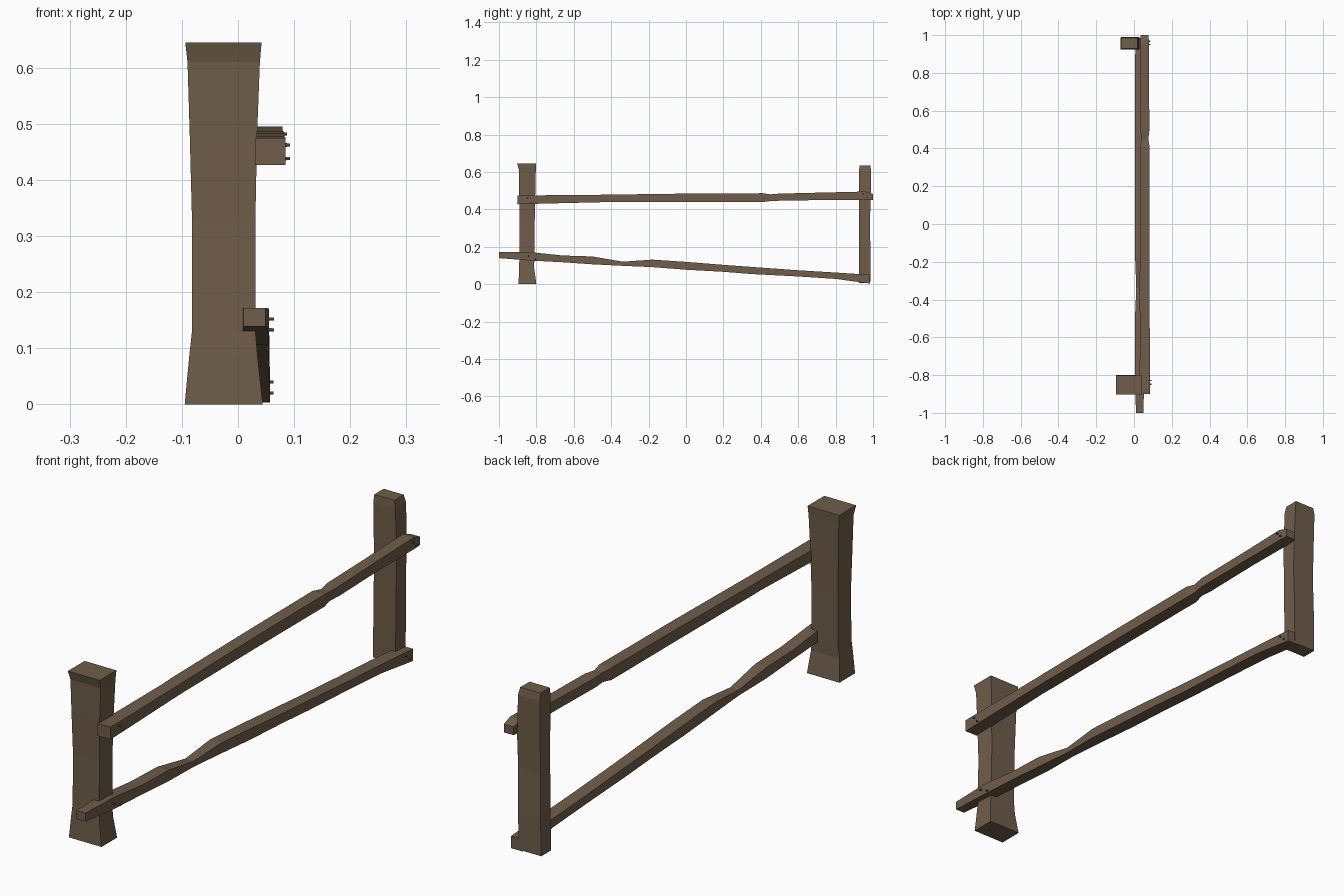
import bpy, bmesh
from mathutils import Matrix, Vector

wood = bpy.data.materials.new("brown_wood")
wood.diffuse_color = (0.16, 0.11, 0.07, 1)


def finish(bm, name):
    bmesh.ops.recalc_face_normals(bm, faces=bm.faces)
    me = bpy.data.meshes.new(name)
    bm.to_mesh(me)
    bm.free()
    ob = bpy.data.objects.new(name, me)
    ob.data.materials.append(wood)
    bpy.context.collection.objects.link(ob)
    return ob


def loft(name, rings):
    """Skin a list of equal-sized point rings and cap both ends."""
    bm = bmesh.new()
    vs = [[bm.verts.new(p) for p in r] for r in rings]
    n = len(vs[0])
    for a, b in zip(vs, vs[1:]):
        for i in range(n):
            bm.faces.new((a[i], a[(i + 1) % n], b[(i + 1) % n], b[i]))
    bm.faces.new(vs[0])
    bm.faces.new(vs[-1])
    return finish(bm, name)


def post(name, rows):
    # rows: z, x0, x1, y0, y1
    loft(name, [[(a, c, z), (b, c, z), (b, d, z), (a, d, z)] for z, a, b, c, d in rows])


def rail(name, rows):
    # rows: y, x0, x1, z0, z1
    loft(name, [[(a, y, c), (b, y, c), (b, y, d), (a, y, d)] for y, a, b, c, d in rows])


# Posts
post("front_post", [
    (0.000, -0.095, 0.044, -0.895, -0.800),
    (0.085, -0.087, 0.035, -0.893, -0.812),
    (0.130, -0.082, 0.031, -0.891, -0.811),
    (0.330, -0.082, 0.031, -0.889, -0.809),
    (0.480, -0.086, 0.034, -0.892, -0.806),
    (0.610, -0.090, 0.039, -0.893, -0.803),
    (0.645, -0.094, 0.042, -0.903, -0.801)])
post("back_post", [
    (0.006, -0.072, 0.024, 0.925, 0.985),
    (0.150, -0.070, 0.026, 0.925, 0.987),
    (0.320, -0.068, 0.028, 0.925, 0.983),
    (0.450, -0.068, 0.030, 0.925, 0.987),
    (0.605, -0.070, 0.024, 0.925, 0.990),
    (0.634, -0.068, 0.018, 0.928, 0.985)])

# Rails
rail("upper_rail", [
    (-0.900, 0.030, 0.085, 0.427, 0.475),
    (-0.780, 0.030, 0.085, 0.430, 0.475),
    (-0.500, 0.032, 0.083, 0.437, 0.477),
    (-0.450, 0.030, 0.083, 0.438, 0.478),
    (0.000, 0.031, 0.082, 0.439, 0.484),
    (0.410, 0.031, 0.082, 0.439, 0.486),
    (0.450, 0.040, 0.076, 0.444, 0.480),
    (0.500, 0.033, 0.082, 0.446, 0.484),
    (0.750, 0.033, 0.079, 0.450, 0.490),
    (0.960, 0.031, 0.079, 0.450, 0.495),
    (1.000, 0.036, 0.077, 0.450, 0.482)])
rail("lower_rail", [
    (-1.000, 0.010, 0.049, 0.139, 0.172),
    (-0.830, 0.007, 0.055, 0.126, 0.171),
    (-0.660, 0.005, 0.055, 0.117, 0.153),
    (-0.500, 0.005, 0.054, 0.106, 0.148),
    (-0.340, 0.012, 0.048, 0.098, 0.120),
    (-0.180, 0.006, 0.055, 0.091, 0.131),
    (0.000, 0.005, 0.056, 0.077, 0.119),
    (0.200, 0.005, 0.056, 0.066, 0.103),
    (0.350, 0.006, 0.055, 0.054, 0.092),
    (0.600, 0.005, 0.056, 0.041, 0.074),
    (0.800, 0.005, 0.057, 0.028, 0.062),
    (0.985, 0.008, 0.057, 0.003, 0.050)])

# Nail heads, a diagonal pair at each joint
joints = {
    "upper_front": (0.093, (-0.848, 0.462), (-0.828, 0.438)),
    "lower_front": (0.064, (-0.842, 0.152), (-0.805, 0.133)),
    "upper_back": (0.087, (0.950, 0.482), (0.968, 0.463)),
    "lower_back": (0.063, (0.940, 0.040), (0.962, 0.020)),
}
for name, (tip, *spots) in joints.items():
    for k, (y, z) in enumerate(spots):
        bm = bmesh.new()
        bmesh.ops.create_cone(
            bm, cap_ends=True, segments=6, radius1=0.004, radius2=0.003, depth=0.02,
            matrix=Matrix.Translation(Vector((tip - 0.01, y, z))) @ Matrix.Rotation(1.5708, 4, 'Y'))
        finish(bm, f"nail_{name}_{k + 1}")
